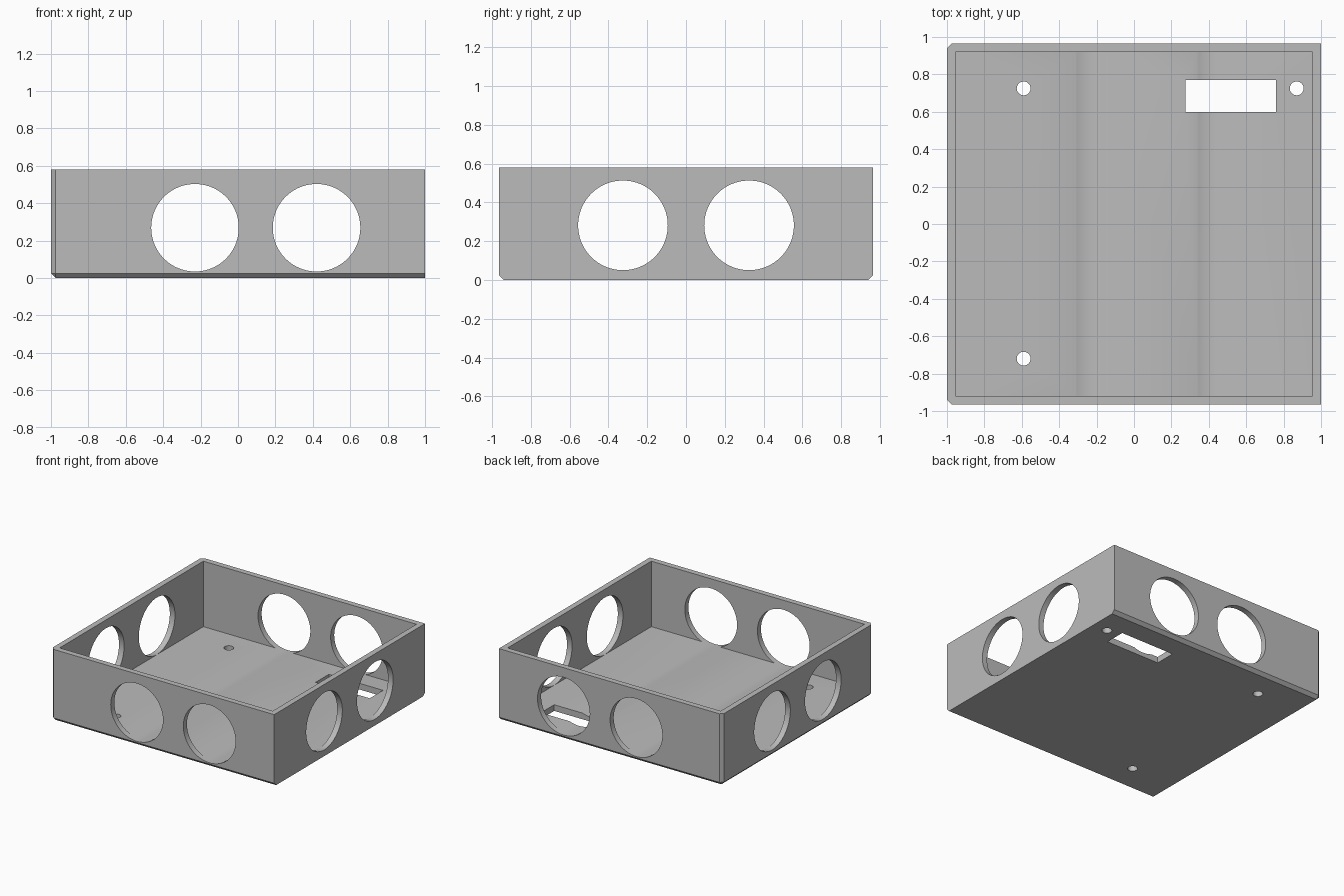
import bpy
import bmesh
from math import pi
from mathutils import Matrix, Vector

cube = bpy.data.objects.get("Cube")
if cube:
    bpy.data.objects.remove(cube, do_unlink=True)

HALF_X, HALF_Y, HEIGHT = 1.0, 0.965, 0.58
WALL, FLOOR, CHAMFER = 0.046, 0.05, 0.025


def add_object(name, bm):
    mesh = bpy.data.meshes.new(name)
    bm.to_mesh(mesh)
    bm.free()
    obj = bpy.data.objects.new(name, mesh)
    bpy.context.collection.objects.link(obj)
    return obj


def box(bm, low, high):
    low, high = Vector(low), Vector(high)
    matrix = Matrix.Translation((low + high) / 2) @ Matrix.Diagonal((*(high - low), 1))
    bmesh.ops.create_cube(bm, size=1, matrix=matrix)


def cylinder(bm, centre, radius, depth, axis, segments):
    turn = {"X": Matrix.Rotation(pi / 2, 4, "Y"),
            "Y": Matrix.Rotation(pi / 2, 4, "X"),
            "Z": Matrix.Identity(4)}[axis]
    bmesh.ops.create_cone(bm, cap_ends=True, segments=segments, radius1=radius,
                          radius2=radius, depth=depth,
                          matrix=Matrix.Translation(centre) @ turn)


# Solid block, chamfered along the bottom and the corners except on the +x side
bm = bmesh.new()
box(bm, (-HALF_X, -HALF_Y, 0), (HALF_X, HALF_Y, HEIGHT))


def is_chamfered(edge):
    mid = (edge.verts[0].co + edge.verts[1].co) / 2
    bottom = mid.z < 0.01 and mid.x < 0.5
    corner = mid.x < -0.5 and abs(mid.y) > 0.5
    return bottom or (corner and mid.z < HEIGHT - 0.01)


bmesh.ops.bevel(bm, geom=[e for e in bm.edges if is_chamfered(e)],
                offset=CHAMFER, segments=1, affect="EDGES")
tray = add_object("open_tray", bm)

# Cutters: the cavity, then the wall openings, then the floor openings
cutters = []
bm = bmesh.new()
box(bm, (WALL - HALF_X, WALL - HALF_Y, FLOOR), (HALF_X - WALL, HALF_Y - WALL, 1))
cutters.append(add_object("cavity_cutter", bm))

# Front-to-back bores graze the floor and leave shallow grooves
bm = bmesh.new()
for x in (-0.23, 0.42):
    cylinder(bm, (x, 0, 0.269), 0.234, 3, "Y", 96)
cutters.append(add_object("front_back_bore_cutter", bm))

bm = bmesh.new()
for y in (-0.325, 0.325):
    cylinder(bm, (0, y, 0.282), 0.231, 3, "X", 96)
cutters.append(add_object("side_bore_cutter", bm))

# Screw holes and cable slot
bm = bmesh.new()
for x, y in ((-0.59, 0.725), (-0.59, -0.72), (0.87, 0.725)):
    cylinder(bm, (x, y, 0), 0.037, 0.4, "Z", 32)
box(bm, (0.275, 0.6, -0.2), (0.76, 0.77, 0.2))
cutters.append(add_object("floor_hole_cutter", bm))

bpy.context.view_layer.objects.active = tray
for cutter in cutters:
    cutter.hide_render = True
    mod = tray.modifiers.new(cutter.name, "BOOLEAN")
    mod.operation, mod.solver, mod.object = "DIFFERENCE", "EXACT", cutter
    bpy.ops.object.modifier_apply(modifier=mod.name)
    bpy.data.objects.remove(cutter, do_unlink=True)

# Plain grey finish
grey = bpy.data.materials.new("plain_grey")
grey.use_nodes = True
colour = (0.5, 0.5, 0.5, 1)
grey.diffuse_color = colour
grey.node_tree.nodes["Principled BSDF"].inputs["Base Color"].default_value = colour
tray.data.materials.clear()
tray.data.materials.append(grey)

# Smooth bores with crisp rims
bpy.ops.object.select_all(action="DESELECT")
tray.select_set(True)
bpy.ops.object.shade_smooth_by_angle(angle=pi / 6)
